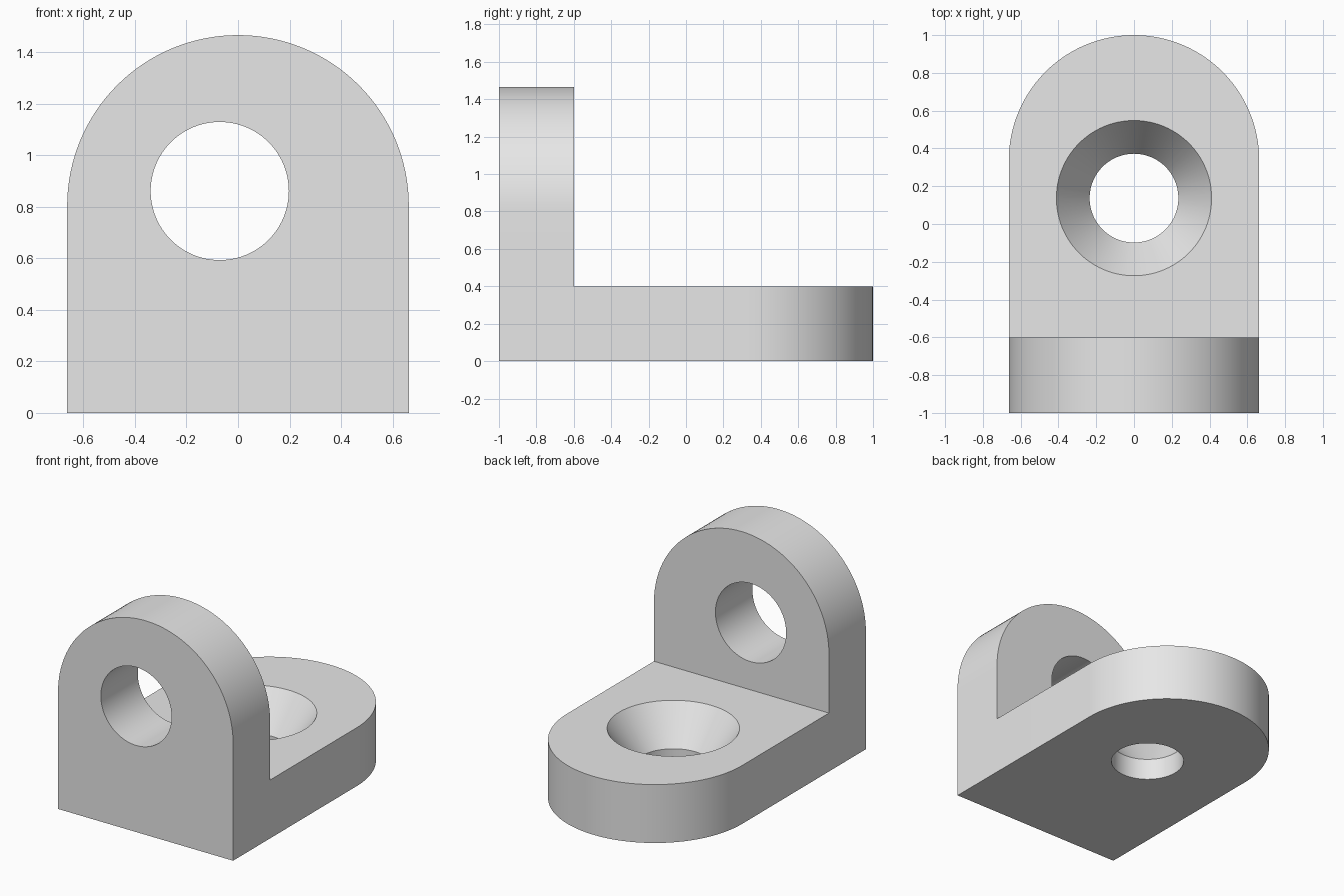
import bpy, bmesh, math
from mathutils import Matrix, Vector

cube = bpy.data.objects.get("Cube")
if cube:
    bpy.data.objects.remove(cube, do_unlink=True)

HALF = 0.663       # half width and radius of both rounded ends
THICK = 0.4        # plate thickness
HEIGHT = 1.466     # top of the upright

grey = bpy.data.materials.new("light grey")
grey.use_nodes = True
grey.diffuse_color = (0.8, 0.8, 0.8, 1)
grey.node_tree.nodes["Principled BSDF"].inputs["Base Color"].default_value = grey.diffuse_color


def make_object(name, bm):
    bmesh.ops.recalc_face_normals(bm, faces=bm.faces[:])
    mesh = bpy.data.meshes.new(name)
    bm.to_mesh(mesh)
    bm.free()
    mesh.materials.append(grey)
    obj = bpy.data.objects.new(name, mesh)
    bpy.context.collection.objects.link(obj)
    return obj


def rounded_plate(name, start, end, place, steps=64):
    """Plate with one square end and one semicircular end, extruded by THICK."""
    centre = end - HALF
    outline = [(-HALF, start), (HALF, start)]
    for i in range(steps + 1):
        a = math.pi * i / steps
        outline.append((HALF * math.cos(a), centre + HALF * math.sin(a)))
    bm = bmesh.new()
    face = bm.faces.new([bm.verts.new((u, v, 0)) for u, v in outline])
    grown = bmesh.ops.extrude_face_region(bm, geom=[face])["geom"]
    top = [g for g in grown if isinstance(g, bmesh.types.BMVert)]
    bmesh.ops.translate(bm, verts=top, vec=(0, 0, THICK))
    bm.transform(place)
    return make_object(name, bm)


def lathe(name, profile, place, steps=96):
    """Closed solid of revolution about z from (radius, height) rings."""
    bm = bmesh.new()
    rings = [[bm.verts.new((r * math.cos(math.tau * i / steps),
                            r * math.sin(math.tau * i / steps), h))
              for i in range(steps)] for r, h in profile]
    for low, high in zip(rings, rings[1:]):
        for i in range(steps):
            j = (i + 1) % steps
            bm.faces.new((low[i], low[j], high[j], high[i]))
    bm.faces.new(rings[0])
    bm.faces.new(rings[-1])
    bm.transform(place)
    return make_object(name, bm)


def combine(target, other, operation):
    mod = target.modifiers.new(operation.lower(), 'BOOLEAN')
    mod.operation = operation
    mod.solver = 'EXACT'
    mod.object = other
    bpy.context.view_layer.objects.active = target
    bpy.ops.object.modifier_apply(modifier=mod.name)
    bpy.data.objects.remove(other, do_unlink=True)


# Local z of an upright part points to the front
upright_turn = Matrix.Rotation(math.pi / 2, 4, 'X')

# L-shaped body: flat base joined to the upright
bracket = rounded_plate("angle_bracket", -1, 1, Matrix())
upright = rounded_plate("upright", 0, HEIGHT,
                        Matrix.Translation((0, THICK - 1, 0)) @ upright_turn)
combine(bracket, upright, 'UNION')

# Straight hole through the upright, slightly off centre
hole = lathe("upright_hole", [(0.268, -0.3), (0.268, 0.3)],
             Matrix.Translation((-0.071, -0.8, 0.861)) @ upright_turn)
combine(bracket, hole, 'DIFFERENCE')

# Countersunk hole through the base; the cone runs on past the top face
rim, bore, seat = 0.411, 0.235, 0.15
slope = (rim - bore) / (THICK - seat)
over = 0.05
sink = lathe("base_hole", [(bore, -0.1), (bore, seat), (rim + slope * over, THICK + over)],
             Matrix.Translation((0, 0.137, 0)))
combine(bracket, sink, 'DIFFERENCE')

# Smooth curves with crisp edges
bpy.ops.object.select_all(action='DESELECT')
bracket.select_set(True)
bpy.context.view_layer.objects.active = bracket
bpy.ops.object.shade_smooth_by_angle(angle=math.radians(25))
